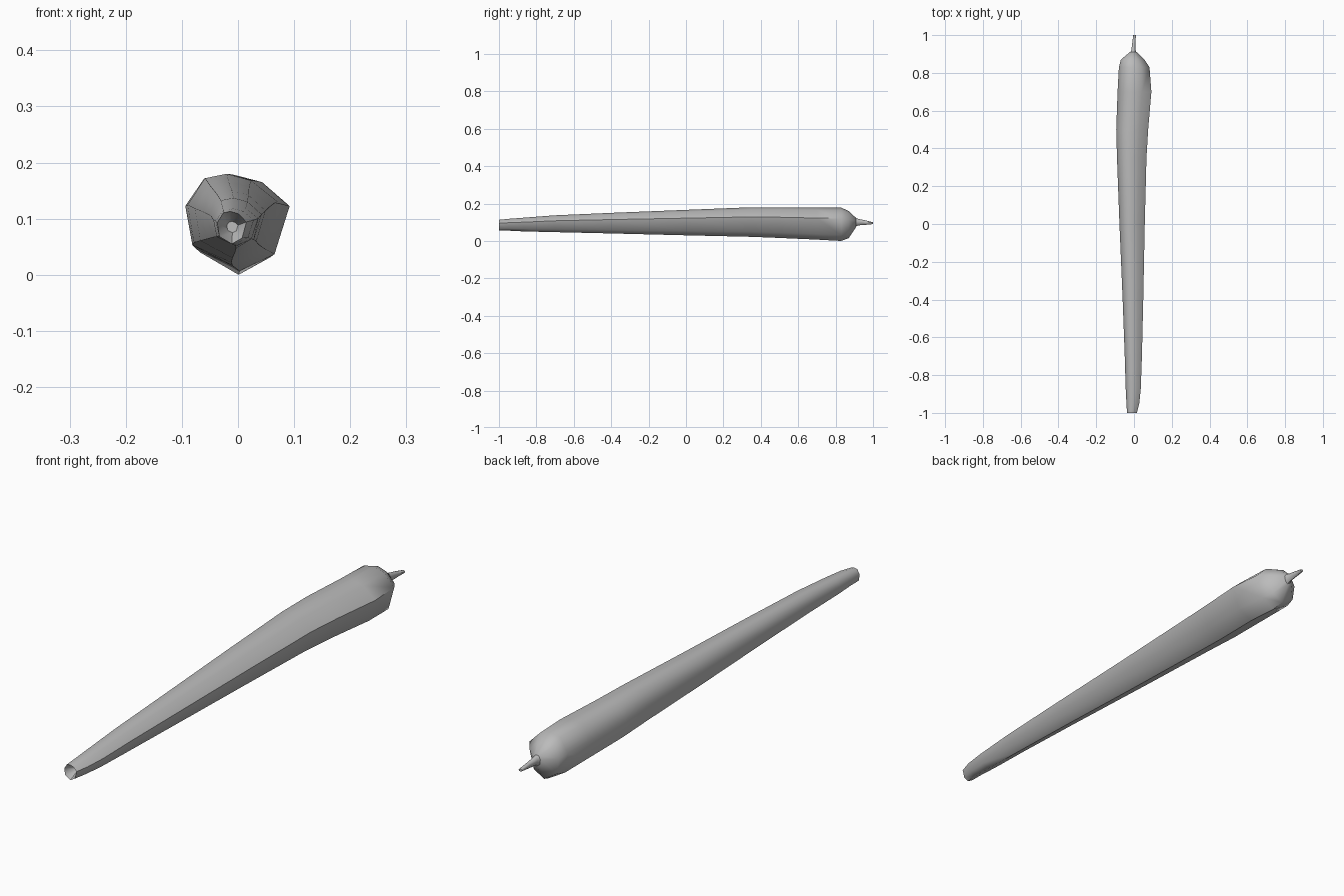
import bpy, bmesh

cube = bpy.data.objects.get("Cube")
if cube:
    bpy.data.objects.remove(cube, do_unlink=True)

grey = bpy.data.materials.new("plain grey")
grey.use_nodes = True
colour = (0.5, 0.5, 0.5, 1)
grey.diffuse_color = colour
grey.node_tree.nodes["Principled BSDF"].inputs["Base Color"].default_value = colour

# Uneven eight-sided outline, in a box from -1 to 1
OUTLINE = [(-1, .3), (-.6, .9), (-.1, 1), (.45, .85),
           (1, .35), (.7, -.65), (0, -1), (-.85, -.55)]


def loft(name, sections):
    """Skin sections given as (y, x_min, x_max, z_min, z_max)."""
    bm = bmesh.new()
    rings = []
    for y, x0, x1, z0, z1 in sections:
        rings.append([bm.verts.new(((x0 + x1) / 2 + u * (x1 - x0) / 2, y,
                                    (z0 + z1) / 2 + v * (z1 - z0) / 2))
                      for u, v in OUTLINE])
    n = len(OUTLINE)
    for a, b in zip(rings, rings[1:]):
        for i in range(n):
            j = (i + 1) % n
            bm.faces.new((a[i], a[j], b[j], b[i]))
    bm.faces.new(rings[0])
    bm.faces.new(rings[-1])
    bmesh.ops.recalc_face_normals(bm, faces=bm.faces)
    mesh = bpy.data.meshes.new(name)
    bm.to_mesh(mesh)
    bm.free()
    mesh.materials.append(grey)
    obj = bpy.data.objects.new(name, mesh)
    bpy.context.collection.objects.link(obj)
    bpy.ops.object.select_all(action="DESELECT")
    obj.select_set(True)
    bpy.context.view_layer.objects.active = obj
    bpy.ops.object.shade_smooth_by_angle(angle=0.9)
    return obj


# Tapered body with a small hollow at the thin end
loft("tapered_body", [
    (-.96, -.02, 0, .075, .095),
    (-1, -.037, .015, .055, .113),
    (-.95, -.04, .028, .055, .118),
    (-.87, -.044, .036, .051, .124),
    (-.7, -.049, .042, .047, .137),
    (-.4, -.06, .049, .04, .15),
    (0, -.077, .057, .03, .166),
    (.35, -.09, .066, .022, .18),
    (.5, -.094, .075, .016, .18),
    (.7, -.087, .092, .007, .178),
    (.83, -.08, .082, 0, .178),
    (.87, -.07, .055, .015, .16),
    (.91, -.022, .014, .075, .122),
])

# Thin twisted tip at the thick end
loft("twisted_tip", [
    (.9, -.024, .016, .072, .125),
    (.92, -.014, .009, .083, .118),
    (.96, -.009, .008, .086, .11),
    (1, -.004, .01, .09, .1),
])
